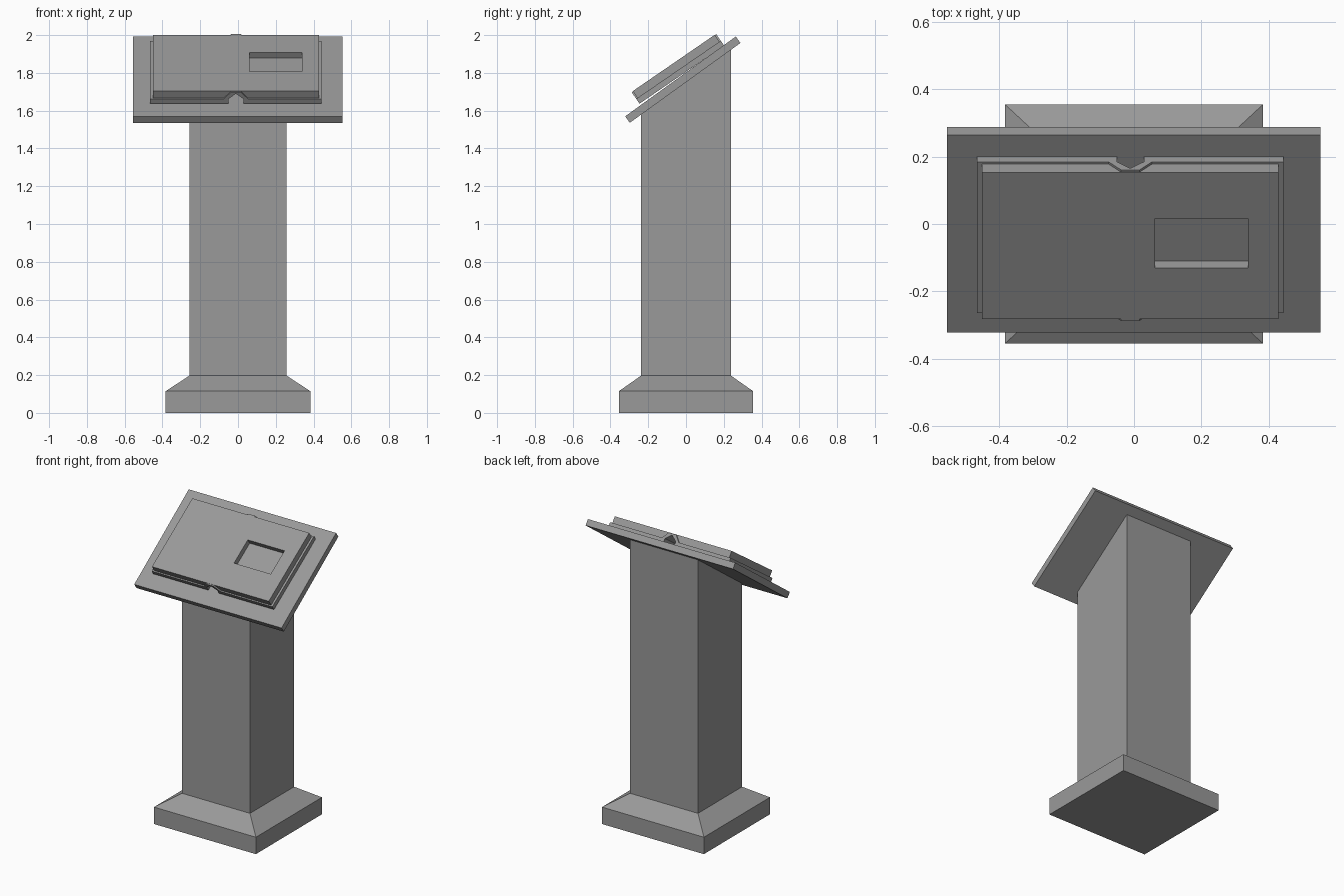
import bpy, bmesh, math
from mathutils import Matrix

if "Cube" in bpy.data.objects:
    bpy.data.objects.remove(bpy.data.objects["Cube"])

gray = bpy.data.materials.new("stone gray")
gray.diffuse_color = (0.32, 0.32, 0.32, 1)
gray.use_nodes = True
gray.node_tree.nodes["Principled BSDF"].inputs["Base Color"].default_value = gray.diffuse_color


def finish(name, bm, matrix=None):
    if matrix:
        bm.transform(matrix)
    bmesh.ops.recalc_face_normals(bm, faces=bm.faces)
    me = bpy.data.meshes.new(name)
    bm.to_mesh(me)
    bm.free()
    me.materials.append(gray)
    ob = bpy.data.objects.new(name, me)
    bpy.context.collection.objects.link(ob)
    return ob


def prism(name, profile, u0, u1, matrix):
    """Extrude an (x, height) profile along local y."""
    bm = bmesh.new()
    f = bm.faces.new([bm.verts.new((x, u0, n)) for x, n in profile])
    ext = bmesh.ops.extrude_face_region(bm, geom=[f])["geom"]
    vs = [v for v in ext if isinstance(v, bmesh.types.BMVert)]
    bmesh.ops.translate(bm, verts=vs, vec=(0, u1 - u0, 0))
    return finish(name, bm, matrix)


def rect(x0, x1, n0, n1):
    return [(x0, n0), (x1, n0), (x1, n1), (x0, n1)]


def tilt(y, z, deg):
    return Matrix.Translation((0, y, z)) @ Matrix.Rotation(math.radians(deg), 4, 'X')


# pedestal: stacked rings for plinth, chamfer and column with sloped top
def under(y):
    return 1.556 + (y + 0.298) * 0.721


bm = bmesh.new()
rings = []
for hx, hy, z in [(0.383, 0.355, 0), (0.383, 0.355, 0.115), (0.256, 0.237, 0.198), (0.256, 0.237, None)]:
    rings.append([bm.verts.new((sx * hx, sy * hy, under(sy * hy) if z is None else z))
                  for sx, sy in [(-1, -1), (1, -1), (1, 1), (-1, 1)]])
for a, b in zip(rings, rings[1:]):
    for i in range(4):
        j = (i + 1) % 4
        bm.faces.new((a[i], a[j], b[j], b[i]))
bm.faces.new(rings[0])
bm.faces.new(rings[-1])
finish("pedestal", bm)

# sloped reading board
prism("reading_board", rect(-0.555, 0.553, -0.042, 0), 0, 0.722, tilt(-0.322, 1.570, 35.8))

# open book: cover with raised spine, page block following it
book = tilt(-0.246, 1.637, 34.5)
ridge = [(-0.075, 0.031), (-0.038, 0.073), (0.016, 0.073), (0.053, 0.031)]
cover = [(-0.465, 0), (-0.051, 0), (-0.051, 0.03), (-0.011, 0.064), (0.029, 0.03), (0.029, 0),
         (0.443, 0), (0.443, 0.031)] + ridge[::-1] + [(-0.465, 0.031)]
prism("book_cover", cover, 0, 0.543, book)
pages = prism("book_pages", [(-0.45, 0.031)] + ridge + [(0.429, 0.031), (0.429, 0.075), (-0.45, 0.075)],
              0.008, 0.535, book)

# rectangular recess in the right-hand page
cutter = prism("recess_cutter", rect(0.062, 0.338, 0.038, 0.12), 0.191, 0.37, book)
cutter.hide_render = True
cutter.display_type = 'WIRE'
mod = pages.modifiers.new("recess", 'BOOLEAN')
mod.operation = 'DIFFERENCE'
mod.solver = 'EXACT'
mod.object = cutter
